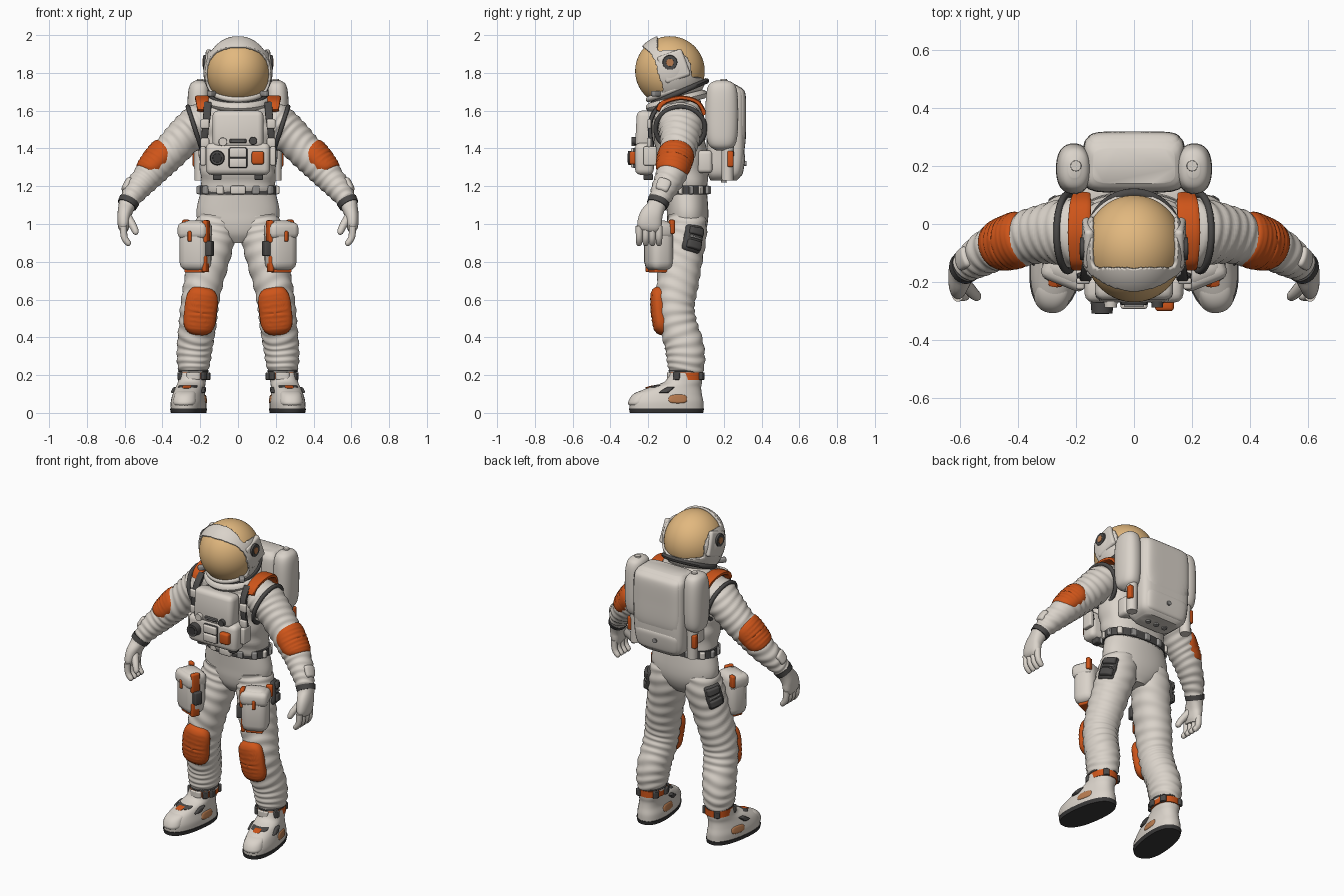
import bpy, bmesh
from math import sin, cos, pi, radians
from mathutils import Vector, Matrix, Euler

default_cube = bpy.data.objects.get("Cube")
if default_cube:
    bpy.data.objects.remove(default_cube, do_unlink=True)


def material(name, red, green, blue):
    mat = bpy.data.materials.new(name)
    mat.use_nodes = True
    mat.diffuse_color = (red, green, blue, 1)
    shader = next(n for n in mat.node_tree.nodes if n.type == 'BSDF_PRINCIPLED')
    shader.inputs["Base Color"].default_value = (red, green, blue, 1)
    shader.inputs["Roughness"].default_value = 0.6
    return mat


white = material("suit white", .7, .65, .59)
gold = material("visor gold", .76, .48, .21)
orange = material("orange fabric", .62, .09, .01)
charcoal = material("charcoal trim", .07, .067, .065)
rubber = material("sole rubber", .04, .039, .039)
grey = material("grey metal", .3, .29, .28)
tan = material("tan leather", .48, .2, .08)
X, Y, Z = Vector((1, 0, 0)), Vector((0, 1, 0)), Vector((0, 0, 1))


def finish(name, bm, mat, pair=False, matrix=None, angle=40):
    """Turn a bmesh into a smooth shaded object, mirrored across x if paired."""
    if matrix:
        bm.transform(matrix)
    mesh = bpy.data.meshes.new(name)
    bm.to_mesh(mesh)
    bm.free()
    mesh.materials.append(mat)
    mesh.shade_smooth()
    mesh.set_sharp_from_angle(angle=radians(angle))
    obj = bpy.data.objects.new(name, mesh)
    bpy.context.collection.objects.link(obj)
    if pair:
        obj.modifiers.new("other side", 'MIRROR')
    return obj


def spline(rows, f):
    n = len(rows) - 1
    x = min(max(f, 0), 1) * n
    i = min(int(x), n - 1)
    t = x - i
    a, b, c, d = (Vector(rows[min(max(k, 0), n)]) for k in range(i - 1, i + 3))
    return b + (c - a) * (t / 2) + (a * 2 - b * 5 + c * 4 - d) * (t * t / 2) + (b * 3 - a - c * 3 + d) * (t ** 3 / 2)


def surface(rows, power=2, ripple=0, waves=0, level=False, ref=Y):
    """Surface through rows of (x, y, z, radius, radius), as a function."""
    def at(f, a, off=0):
        row = spline(rows, f)
        along = Z if level else (Vector(spline(rows, f + .01)[:3]) - Vector(spline(rows, f - .01)[:3])).normalized()
        u = ref.cross(along).normalized()
        v = along.cross(u)
        k = (abs(cos(a)) ** power + abs(sin(a)) ** power) ** (-1 / power)
        off += ripple * sin(2 * pi * waves * f + sin(2 * a) + 2 * sin(a + 9 * f))
        return Vector(row[:3]) + u * (row[3] + off) * k * cos(a) + v * (row[4] + off) * k * sin(a)
    return at


def loft(name, at, mat, rings=16, sides=32, pair=False, matrix=None):
    bm = bmesh.new()
    grid = [[bm.verts.new(at(i / rings, 2 * pi * j / sides)) for j in range(sides)] for i in range(rings + 1)]
    for low, high in zip(grid, grid[1:]):
        for j in range(sides):
            k = (j + 1) % sides
            bm.faces.new((low[j], low[k], high[k], high[j]))
    bm.faces.new(grid[0][::-1])
    bm.faces.new(grid[-1])
    return finish(name, bm, mat, pair, matrix)


def patch(name, at, mat, mid, half, bulge=.015, power=4, ribs=0, pair=True, matrix=None):
    """Raised rounded pad lying on a surface; mid and half are (along, around)."""
    bm = bmesh.new()
    rings, sides = 14, 48
    grid = []
    for r in (i / rings for i in range(1, rings + 1)):
        loop = []
        for j in range(sides):
            c, s = cos(2 * pi * j / sides), sin(2 * pi * j / sides)
            k = r * (abs(c) ** power + abs(s) ** power) ** (-1 / power)
            lift = bulge * (1 - r ** 8) - .003 * r ** 8
            if ribs:
                lift -= .004 * (1 - r ** 4) * abs(cos(pi * ribs * k * s)) ** 6
            loop.append(bm.verts.new(at(mid[0] + half[0] * k * s, mid[1] + half[1] * k * c, lift)))
        grid.append(loop)
    centre = bm.verts.new(at(mid[0], mid[1], bulge))
    for j in range(sides):
        k = (j + 1) % sides
        bm.faces.new((centre, grid[0][j], grid[0][k]))
        for inner, outer in zip(grid, grid[1:]):
            bm.faces.new((inner[j], outer[j], outer[k], inner[k]))
    return finish(name, bm, mat, pair, matrix, 60)


def placed(centre, turn):
    return Matrix.Translation(centre) @ Euler([radians(t) for t in turn]).to_matrix().to_4x4()


def box(name, centre, size, mat, bevel=.008, turn=(0, 0, 0), pair=False):
    bm = bmesh.new()
    bmesh.ops.create_cube(bm, size=1, matrix=Matrix.Diagonal((*size, 1)))
    bmesh.ops.bevel(bm, geom=bm.edges[:], offset=min(bevel, min(size) * .45), segments=3, profile=.5, affect='EDGES')
    return finish(name, bm, mat, pair, placed(centre, turn))


def disc(name, centre, radius, depth, mat, turn=(90, 0, 0), pair=False):
    bm = bmesh.new()
    bmesh.ops.create_cone(bm, cap_ends=True, segments=28, radius1=radius, radius2=radius * .9, depth=depth)
    return finish(name, bm, mat, pair, placed(centre, turn))


def ring(name, centre, major, minor, mat, turn, scale=(1, 1, 1), pair=False):
    bm = bmesh.new()
    for j in range(48):
        for k in range(10):
            a, b = 2 * pi * j / 48, 2 * pi * k / 10
            reach = major + minor * cos(b)
            bm.verts.new((reach * cos(a) * scale[0], reach * sin(a) * scale[1], minor * sin(b) * scale[2]))
    v = list(bm.verts)
    for j in range(48):
        for k in range(10):
            m, n = (j + 1) % 48, (k + 1) % 10
            bm.faces.new((v[j * 10 + k], v[m * 10 + k], v[m * 10 + n], v[j * 10 + n]))
    return finish(name, bm, mat, pair, placed(centre, turn))


# Helmet: gold globe under a shell open at the face and over the crown
head_matrix = Matrix.Translation((0, -.085, 1.81)) @ Matrix.Diagonal((.93, 1, 1, 1))


def globe(radius):
    bm = bmesh.new()
    bmesh.ops.create_uvsphere(bm, u_segments=96, v_segments=64, radius=radius)
    return bm


def is_open(d):
    face = d.y < 0 and abs(d.x / .93) ** 2.4 + abs((d.z + .1) / .74) ** 2.4 < 1
    crown = d.y > -.32 and d.z > -.02 - .17 * d.y and abs(d.x) < .79
    return face or crown or d.z < -.9


finish("visor_globe", globe(.184), gold, matrix=head_matrix)
shell = globe(.19)
bmesh.ops.delete(shell, geom=[f for f in shell.faces if is_open(f.calc_center_median().normalized())], context='FACES')
for _ in range(6):
    bmesh.ops.smooth_vert(shell, verts=[v for v in shell.verts if v.is_boundary], factor=.5,
                          use_axis_x=True, use_axis_y=True, use_axis_z=True)
for v in shell.verts:
    v.co = v.co.normalized() * .19
shell_obj = finish("helmet_shell", shell, white, matrix=head_matrix)
solid = shell_obj.modifiers.new("thickness", 'SOLIDIFY')
solid.thickness = .014
solid.offset = 0
ring("helmet_base", (0, -.06, 1.715), .143, .016, white, (22, 0, 0), (1, 1.03, 1))
ring("neck_seal", (0, -.034, 1.697), .146, .017, charcoal, (23, 0, 0), (1, 1.04, .9))
ring("collar", (0, -.05, 1.652), .135, .028, white, (14, 0, 0), (1.05, 1.03, .9))
box("ear_housing", (.16, -.065, 1.835), (.032, .14, .15), white, .014, (20, -4, 0), True)
disc("ear_cap", (.17, -.085, 1.855), .042, .03, charcoal, (0, 90, 0), True)
disc("ear_centre", (.18, -.085, 1.855), .022, .016, tan, (0, 90, 0), True)
box("jaw_latch", (.14, -.16, 1.69), (.03, .05, .03), grey, .008, (0, 0, 40), True)

# Torso and pelvis
torso = surface([(0, .0, 1.15, .19, .11), (0, -.015, 1.28, .2, .13), (0, -.03, 1.42, .21, .135),
                 (0, -.04, 1.53, .21, .14), (0, -.04, 1.61, .19, .125), (0, -.04, 1.67, .13, .11)],
                2.5, .003, 7, level=True)
loft("torso", torso, white, 48, 48)
pelvis = surface([(0, .005, .9, .06, .06), (0, .005, .945, .15, .09), (0, .008, 1.0, .205, .106),
                  (0, .008, 1.07, .22, .11), (0, .0, 1.18, .195, .11)], 2.2, level=True)
loft("pelvis", pelvis, white, 30, 48)
belt = surface([(0, 0, 1.155, .208, .118), (0, 0, 1.205, .208, .118)], 2.3, level=True)
loft("belt", belt, charcoal, 2, 48)
for k in range(14):
    patch("belt_clip", belt, white if k % 4 == 1 else grey, (.5, 2 * pi * (k + .5) / 14), (.44, .1), .014, 6, pair=False)
box("belt_buckle", (0, -.125, 1.18), (.08, .03, .045), white)

# Shoulder bands and harness
band = surface([(.195, -.15, 1.6, .012, .022), (.19, -.12, 1.642, .012, .032), (.19, -.03, 1.668, .012, .038),
                (.185, .06, 1.645, .012, .037), (.18, .1, 1.58, .012, .03)], 5, ref=X)
loft("shoulder_band", band, orange, 24, 24, True)
strap = surface([(.18, -.17, 1.36, .012, .018), (.175, -.19, 1.48, .012, .018),
                 (.165, -.18, 1.57, .012, .02), (.16, -.13, 1.64, .012, .02)], 5, ref=X)
loft("harness_strap", strap, charcoal, 18, 20, True)
for z in (1.43, 1.53):
    box("harness_buckle", (.175, -.196, z), (.046, .022, .05), white, pair=True)
ring("armhole_ring", (.228, -.03, 1.505), .122, .012, charcoal, (0, 108, 0), (1, 1.07, 1), True)

# Chest pack with dial, switch panel and knobs
box("chest_plate", (0, -.215, 1.5), (.27, .1, .2), white, .03, (-3, 0, 0))
box("chest_pack", (0, -.22, 1.345), (.34, .1, .17), white, .03)
disc("dial", (-.11, -.285, 1.35), .04, .045, charcoal)
disc("dial_cap", (-.11, -.306, 1.35), .026, .008, rubber)
box("orange_switch", (.105, -.28, 1.35), (.065, .04, .07), orange, .012)
box("panel_frame", (0, -.27, 1.35), (.098, .02, .108), charcoal)
for z in (1.323, 1.377):
    box("panel_key", (0, -.282, z), (.092, .02, .049), white)
box("slot", (0, -.268, 1.44), (.09, .02, .022), charcoal)
box("slot_bar", (0, -.278, 1.44), (.07, .012, .008), grey, .003)
disc("white_knob", (-.08, -.268, 1.435), .024, .04, white)
disc("dark_knob", (.08, -.268, 1.44), .022, .04, charcoal)
box("pack_hook", (.11, -.2, 1.25), (.045, .05, .035), charcoal, pair=True)
box("pack_side_clip", (.185, -.19, 1.36), (.03, .07, .1), white, pair=True)

# Life support pack with tanks
pack = surface([(0, .2, 1.23, .12, .07), (0, .205, 1.27, .16, .09), (0, .21, 1.38, .172, .1),
                (0, .21, 1.55, .175, .102), (0, .21, 1.68, .172, .1), (0, .205, 1.72, .162, .085),
                (0, .2, 1.74, .14, .06)], 6, level=True)
loft("backpack", pack, white, 36, 48)
patch("backpack_flap", pack, white, (.62, pi / 2), (.27, .85), .006, 8, pair=False)
patch("backpack_lower_panel", pack, white, (.22, pi / 2), (.11, .8), .006, 8, pair=False)
disc("backpack_valve", (0, .312, 1.32), .014, .014, grey)
for side in (-1, 0, 1):
    disc("backpack_vent", (side * .06, .2, 1.228), .016, .014, grey, (0, 0, 0))
tank = surface([(.205, .19, 1.39, .02, .03), (.205, .19, 1.42, .052, .07), (.207, .19, 1.5, .06, .085),
                (.207, .19, 1.66, .06, .085), (.205, .19, 1.735, .05, .07), (.205, .19, 1.76, .02, .03)], 2.4, level=True)
loft("side_tank", tank, white, 32, 32, True)
disc("tank_cap", (.2, .2, 1.757), .02, .02, white, (0, 0, 0), True)
disc("tank_nozzle", (.2, .22, 1.33), .034, .2, white, (180, 0, 0), True)
box("nozzle_tag", (.225, .235, 1.345), (.03, .032, .085), orange, pair=True)
box("pack_mount", (.13, .1, 1.33), (.1, .08, .12), white, .02, pair=True)

# Arms, running from wrist to shoulder; pads lie on the unwrinkled shape
arm_rows = [(.578, -.145, 1.12, .05, .053), (.535, -.115, 1.185, .066, .068), (.475, -.08, 1.255, .078, .08),
            (.41, -.06, 1.33, .09, .09), (.34, -.04, 1.402, .095, .096), (.268, -.03, 1.48, .1, .108),
            (.2, -.03, 1.54, .1, .12), (.14, -.03, 1.57, .08, .1)]
loft("arm", surface(arm_rows, 2, .0028, 15), white, 90, 36, True)
sleeve = surface(arm_rows)
patch("elbow_pad", sleeve, orange, (.405, 0), (.125, 1.85), .011, 3, 4)
patch("forearm_tab", sleeve, white, (.12, 0), (.05, .6), .012, 5)
cuff = surface([(.588, -.154, 1.1, .053, .056), (.575, -.143, 1.125, .056, .059)], 2)
loft("wrist_cuff", cuff, charcoal, 2, 32, True)

# Gloves
palm = surface([(.602, -.2, .965, .02, .05), (.605, -.195, .99, .031, .064), (.603, -.185, 1.04, .036, .062),
                (.592, -.162, 1.085, .042, .05), (.584, -.15, 1.11, .047, .05)], 2.4)
loft("palm", palm, white, 16, 28, True)
for k in range(4):
    y = -.248 + .035 * k
    finger = surface([(.572, y, .888, .005, .005), (.578, y, .895, .015, .015), (.602, y, .93, .018, .018),
                      (.606, y, .99, .019, .019)])
    loft("finger", finger, white, 12, 14, True)
thumb = surface([(.535, -.252, .945, .005, .005), (.54, -.25, .955, .016, .016), (.556, -.235, .99, .02, .02),
                 (.588, -.2, 1.04, .024, .024)])
loft("thumb", thumb, white, 12, 14, True)

# Legs, running from ankle to hip
leg_rows = [(.235, 0, .2, .072, .085), (.235, 0, .27, .088, .1), (.228, -.01, .36, .094, .102),
            (.215, -.04, .46, .098, .1), (.205, -.055, .56, .1, .1), (.185, -.045, .68, .102, .11),
            (.152, -.025, .82, .108, .113), (.125, 0, .95, .113, .11), (.11, .005, 1.04, .1, .098)]
loft("leg", surface(leg_rows, 2.1, .003, 16), white, 100, 40, True)
trouser = surface(leg_rows, 2.1)
patch("knee_pad", trouser, orange, (.475, -pi / 2 - .1), (.125, .9), .034, 4, 5)
patch("thigh_panel", trouser, charcoal, (.84, .45), (.07, .5), .014, 8)
for f in (.805, .875):
    patch("thigh_pouch", trouser, charcoal, (f, .5), (.024, .38), .026, 8)
patch("thigh_clip", trouser, grey, (.84, .5), (.006, .36), .022, 8)

# Thigh pockets
turn = (0, 0, 22)
box("thigh_pocket", (.225, -.145, .885), (.16, .13, .265), white, .045, turn, True)
box("pocket_flap", (.228, -.15, .965), (.165, .13, .09), white, .03, turn, True)
box("pocket_upper_trim", (.168, -.192, .96), (.028, .056, .12), orange, .01, turn, True)
box("pocket_lower_trim", (.172, -.188, .79), (.026, .056, .09), orange, .01, turn, True)
box("pocket_tab", (.255, -.205, .935), (.02, .02, .055), orange, .006, turn, True)
box("pocket_buckle", (.15, -.195, .87), (.035, .05, .08), charcoal, .008, turn, True)
box("pocket_back_trim", (.275, -.075, .985), (.04, .025, .075), orange, .008, turn, True)
box("pocket_hem", (.225, -.145, .752), (.1, .08, .02), orange, .008, turn, True)

# Boots, toes turned out
pivot = Vector((.24, .03, 0))
toe_out = Matrix.Translation(pivot) @ Matrix.Rotation(radians(8), 4, 'Z') @ Matrix.Translation(-pivot)
sole = surface([(.243, -.105, 0, .088, .195), (.243, -.105, .024, .093, .2)], 2.4, level=True)
loft("boot_sole", sole, rubber, 2, 40, True, toe_out)
boot = surface([(.243, -.105, .022, .089, .197), (.243, -.105, .06, .089, .196), (.243, -.095, .1, .081, .178),
                (.24, -.06, .135, .075, .14), (.238, -.015, .165, .072, .1), (.236, 0, .21, .072, .088)], 2.3, level=True)
loft("boot", boot, white, 30, 40, True, toe_out)
for a in (.25, pi - .25):
    patch("boot_side_patch", boot, tan, (.27, a), (.12, .28), .005, 3, matrix=toe_out)
    patch("instep_buckle", boot, charcoal, (.52, a - .5 * cos(a)), (.1, .16), .014, 6, matrix=toe_out)
patch("instep_strap", boot, charcoal, (.64, -pi / 2), (.05, .75), .007, 6, matrix=toe_out)
patch("instep_tab", boot, orange, (.62, -pi / 2), (.05, .3), .014, 6, matrix=toe_out)
patch("toe_cap", boot, white, (.3, -pi / 2), (.2, .75), .007, 5, matrix=toe_out)
ankle = surface([(.236, 0, .175, .077, .091), (.236, 0, .215, .077, .091)], 2.2, level=True)
loft("ankle_band", ankle, orange, 2, 36, True)
patch("ankle_front", ankle, white, (.5, -pi / 2), (.55, .5), .01, 6)
for a in (-pi / 2 - .75, -.55, pi / 3, 2 * pi / 3 + .4, pi + .3):
    patch("ankle_clip", ankle, charcoal, (.5, a), (.6, .22), .014, 6)
ring("ankle_cord", (.236, 0, .222), .075, .006, charcoal, (0, 0, 0), (1, 1.15, 1), True)
